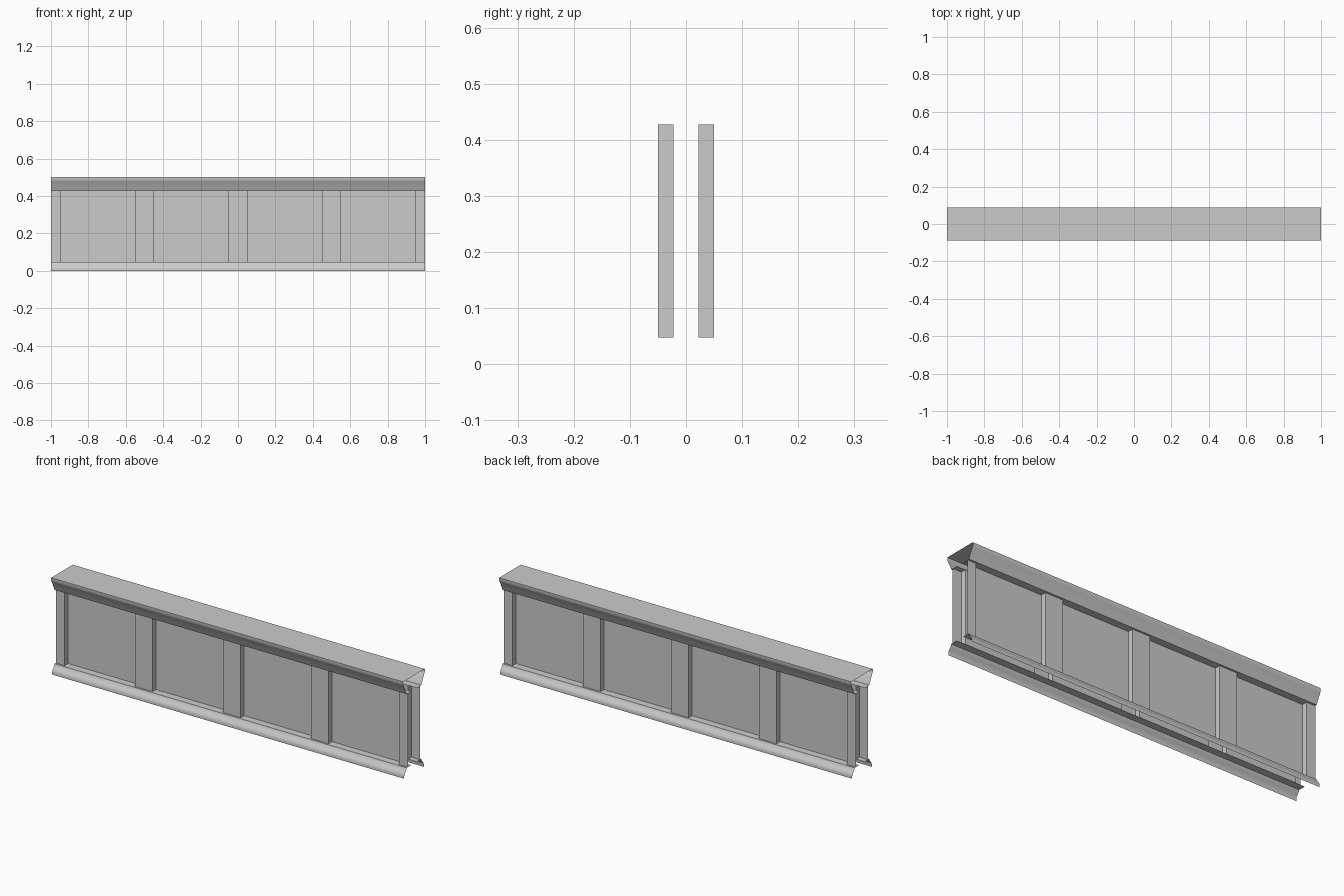
import bpy, math

if "Cube" in bpy.data.objects:
    bpy.data.objects.remove(bpy.data.objects["Cube"])


def strip(name, points, offset, smooth=True):
    """Sweep an open polyline along an offset vector, leaving the ends open."""
    n = len(points)
    far = [tuple(a + b for a, b in zip(p, offset)) for p in points]
    faces = [(i, i + 1, n + i + 1, n + i) for i in range(n - 1)]
    mesh = bpy.data.meshes.new(name)
    mesh.from_pydata(points + far, [], faces)
    obj = bpy.data.objects.new(name, mesh)
    bpy.context.collection.objects.link(obj)
    bpy.context.view_layer.objects.active = obj
    obj.select_set(True)
    # consistent outward normals
    if smooth:
        bpy.ops.object.shade_smooth_by_angle(angle=math.radians(40))
    obj.select_set(False)
    return obj


def mirror_back(obj):
    mod = obj.modifiers.new("front_and_back", 'MIRROR')
    mod.use_axis = (False, True, False)
    mod.use_clip = False


WALL_Y, PIER_Y = -0.022, -0.05
BASE_Z, SOFFIT_Z, TOP_Z = 0.048, 0.427, 0.5

# Base moulding, open underneath
base = [(-0.08, 0), (-0.08, 0.012), (-0.077, 0.021), (-0.07, 0.03),
        (-0.063, 0.039), (-0.06, BASE_Z), (WALL_Y, BASE_Z)]
mirror_back(strip("base_moulding", [(-1, y, z) for y, z in base], (2, 0, 0)))

# Panels and pilasters: one stepped plan line raised between the mouldings
plan = [(-1, PIER_Y), (-0.95, PIER_Y), (-0.95, WALL_Y)]
for cx in (-0.5, 0, 0.5):
    plan += [(cx - 0.05, WALL_Y), (cx - 0.05, PIER_Y),
             (cx + 0.05, PIER_Y), (cx + 0.05, WALL_Y)]
plan += [(0.95, WALL_Y), (0.95, PIER_Y), (1, PIER_Y)]
mirror_back(strip("panelled_wall", [(x, y, BASE_Z) for x, y in plan],
                  (0, 0, SOFFIT_Z - BASE_Z), smooth=False))

# Cornice with flat coping on top
half = [(WALL_Y, SOFFIT_Z), (-0.06, SOFFIT_Z), (-0.07, 0.45), (-0.083, 0.477),
        (-0.0875, 0.484), (-0.0875, TOP_Z)]
cornice = half + [(-y, z) for y, z in reversed(half)]
strip("cornice", [(-1, y, z) for y, z in cornice], (2, 0, 0))

# Turn every strip's faces outward
for obj in bpy.context.collection.objects:
    if obj.name in ("base_moulding", "cornice"):
        obj.data.flip_normals()
    elif obj.data.polygons[0].normal.y > 0:
        obj.data.flip_normals()
